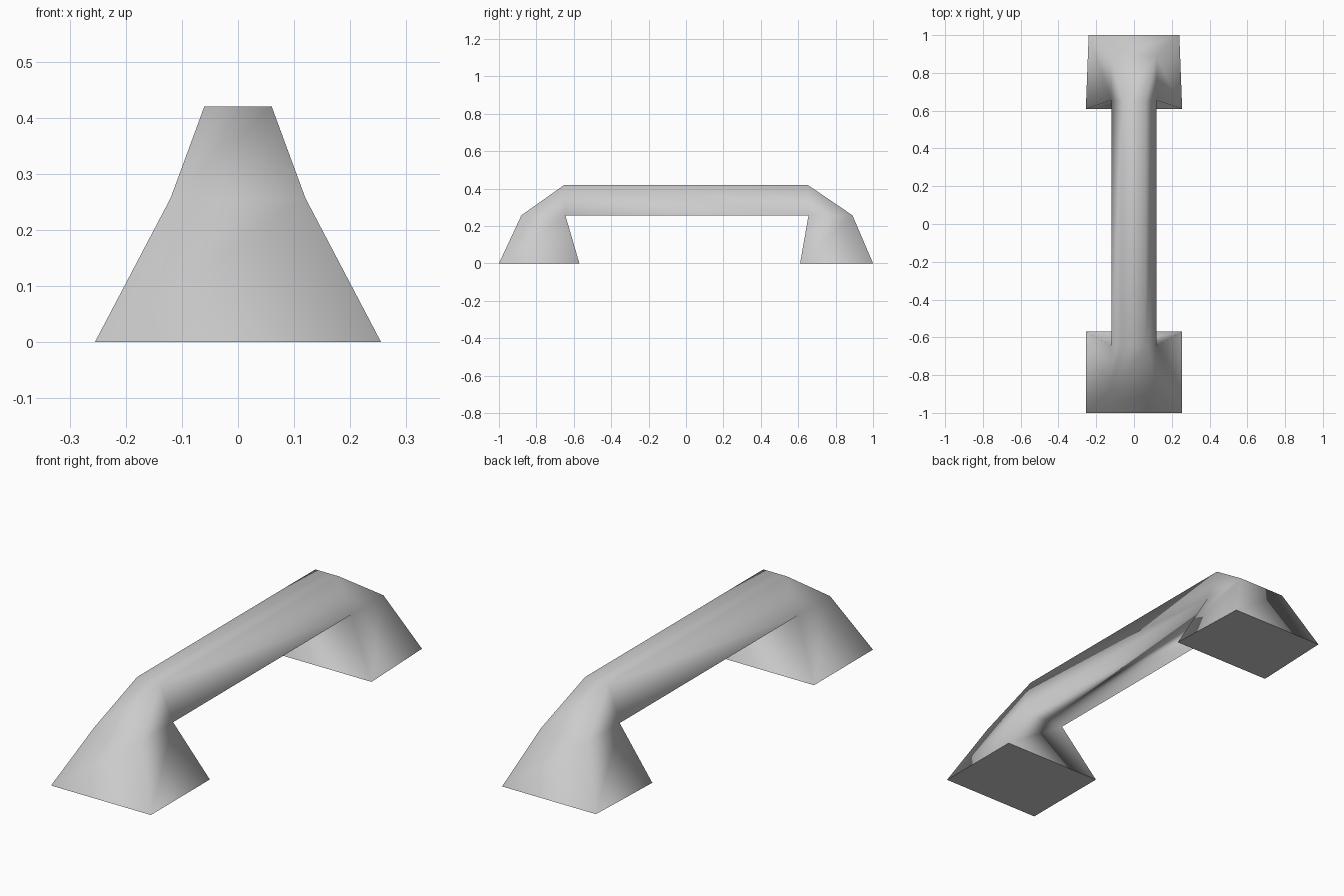
import bpy
import bmesh

cube = bpy.data.objects.get("Cube")
if cube:
    bpy.data.objects.remove(cube, do_unlink=True)

grey = bpy.data.materials.new("handle grey")
grey.use_nodes = True
colour = (0.6, 0.6, 0.6, 1)
grey.diffuse_color = colour
grey.node_tree.nodes["Principled BSDF"].inputs["Base Color"].default_value = colour

# Cross-sections along the handle: (outer y, z, half width), (inner y, z, half width)
SECTIONS = [
    ((-1.0, 0, 0.255), (-0.57, 0, 0.255)),             # front foot
    ((-0.88, 0.257, 0.12), (-0.645, 0.257, 0.12)),     # front knee
    ((-0.65, 0.42, 0.06), (-0.645, 0.257, 0.12)),      # front end of bar
    ((0.65, 0.42, 0.06), (0.655, 0.257, 0.12)),        # back end of bar
    ((0.89, 0.257, 0.12), (0.655, 0.257, 0.12)),       # back knee
    ((1.0, 0, 0.24), (0.61, 0, 0.255)),                # back foot
]

bm = bmesh.new()
rings = []
for (yo, zo, wo), (yi, zi, wi) in SECTIONS:
    points = [(-wo, yo, zo), (wo, yo, zo), (wi, yi, zi), (-wi, yi, zi)]
    rings.append([bm.verts.new(p) for p in points])

# Skin between neighbouring sections
for a, b in zip(rings, rings[1:]):
    for i in range(4):
        j = (i + 1) % 4
        bm.faces.new((a[i], a[j], b[j], b[i]))

# Knee and bar sections share their inner corners
bmesh.ops.remove_doubles(bm, verts=bm.verts[:], dist=0.001)

# Flat soles with crisp rims
for end in (rings[0], rings[-1]):
    bm.faces.new(end)
bmesh.ops.recalc_face_normals(bm, faces=bm.faces[:])
for face in bm.faces:
    face.smooth = True
    if all(v.co.z < 0.01 for v in face.verts):
        face.smooth = False
        for edge in face.edges:
            edge.smooth = False

mesh = bpy.data.meshes.new("pull_handle")
bm.to_mesh(mesh)
bm.free()
mesh.materials.append(grey)
handle = bpy.data.objects.new("pull_handle", mesh)
bpy.context.collection.objects.link(handle)
